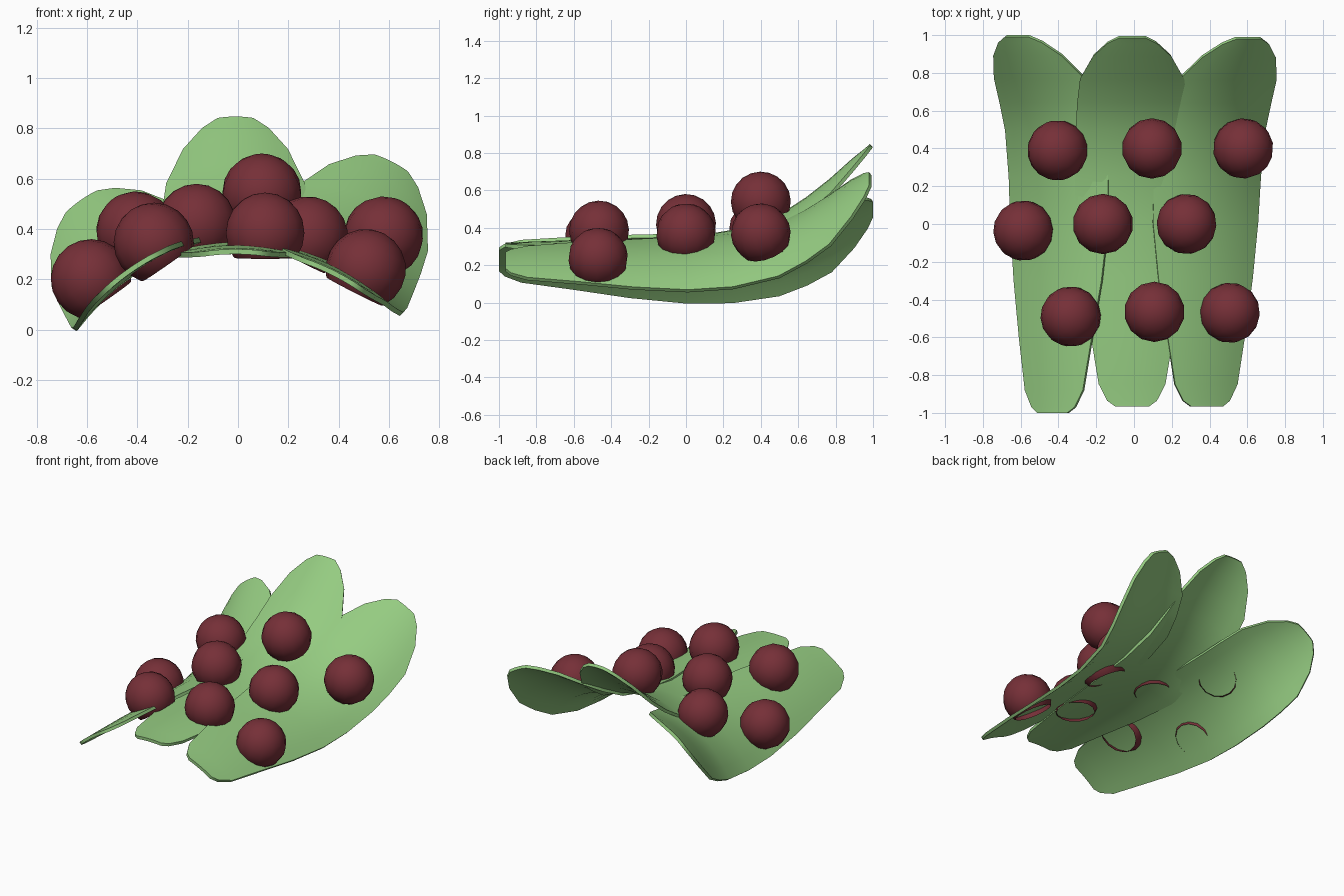
import bpy, bmesh, math
from mathutils import Vector

if "Cube" in bpy.data.objects:
    bpy.data.objects.remove(bpy.data.objects["Cube"])


def material(name, rgb):
    m = bpy.data.materials.new(name)
    m.diffuse_color = (*rgb, 1)
    m.use_nodes = True
    m.node_tree.nodes["Principled BSDF"].inputs["Base Color"].default_value = m.diffuse_color
    return m


green = material("leaf green", (0.30, 0.60, 0.22))
red = material("berry red", (0.18, 0.029, 0.039))

# leaf outline and lift along its length: y, height, half width
PROFILE = [(-1.0, 0.0, 0.09), (-0.97, 0.0, 0.13), (-0.88, 0.005, 0.175), (-0.6, 0.015, 0.22),
           (-0.3, 0.02, 0.265), (0.0, 0.03, 0.295), (0.25, 0.07, 0.30), (0.5, 0.15, 0.295),
           (0.65, 0.245, 0.287), (0.78, 0.345, 0.272), (0.90, 0.45, 0.205),
           (0.97, 0.505, 0.13), (1.0, 0.53, 0.07)]
COLS = 8


def finish(bm, name, mat, thickness=0):
    me = bpy.data.meshes.new(name)
    bm.to_mesh(me)
    bm.free()
    ob = bpy.data.objects.new(name, me)
    bpy.context.collection.objects.link(ob)
    me.materials.append(mat)
    bpy.ops.object.select_all(action='DESELECT')
    ob.select_set(True)
    bpy.context.view_layer.objects.active = ob
    if thickness:
        s = ob.modifiers.new("thickness", 'SOLIDIFY')
        s.thickness = thickness
        s.offset = 0
        bpy.ops.object.modifier_apply(modifier=s.name)
    bpy.ops.object.shade_smooth_by_angle(angle=math.radians(50))
    return ob


def leaf(name, x0, z0, roll, pitch, front, back, width=1.0, curl=1.0):
    """Arched strip with rounded ends, rolled about its length."""
    bm = bmesh.new()
    c, s = math.cos(roll), math.sin(roll)
    rows = []
    for y, lift, half in PROFILE:
        yy = front + (y + 1) / 2 * (back - front)
        arch = (0.045 + 0.05 * max(y, 0)) * (half / 0.28) ** 2
        row = []
        for i in range(COLS + 1):
            u = 2 * i / COLS - 1
            a = u * half * width
            h = lift * curl - pitch * (y + 1) - arch * u * u
            row.append(bm.verts.new((x0 + a * c + h * s, yy, z0 - a * s + h * c)))
        rows.append(row)
    for r0, r1 in zip(rows, rows[1:]):
        for i in range(COLS):
            bm.faces.new((r0[i], r0[i + 1], r1[i + 1], r1[i]))
    finish(bm, name, green, 0.02)


ROLL_L, ROLL_R = math.radians(-35), math.radians(27)
leaf("left_leaf", -0.43, 0.235, ROLL_L, 0.04, -1.0, 0.995, 1.06, 0.78)
leaf("middle_leaf", -0.01, 0.31, 0, 0, -0.965, 0.99)
leaf("right_leaf", 0.385, 0.222, ROLL_R, 0, -0.965, 0.985, 1.05, 0.93)


def berry(name, pos, roll):
    """Faceted ball, cut open where it sits in the leaf."""
    n = Vector((math.sin(roll), -0.35 if pos[1] > 0.2 else -0.03, math.cos(roll))).normalized()
    bm = bmesh.new()
    bmesh.ops.create_uvsphere(bm, u_segments=14, v_segments=10, radius=0.16,
                              matrix=n.to_track_quat('Z', 'Y').to_matrix().to_4x4())
    bmesh.ops.bisect_plane(bm, geom=bm.verts[:] + bm.edges[:] + bm.faces[:],
                           plane_co=n * -0.1, plane_no=n, clear_inner=True)
    finish(bm, name, red).location = pos


ROWS = {
    "left": (ROLL_L, [(-0.405, 0.39, 0.39), (-0.585, -0.035, 0.20), (-0.335, -0.49, 0.345)]),
    "middle": (0, [(0.095, 0.40, 0.54), (-0.165, 0.0, 0.42), (0.108, -0.465, 0.385)]),
    "right": (ROLL_R, [(0.578, 0.40, 0.37), (0.278, 0.0, 0.37), (0.508, -0.47, 0.24)]),
}
for side, (roll, spots) in ROWS.items():
    for k, p in enumerate(spots):
        berry(f"{side}_berry_{k + 1}", p, roll)
